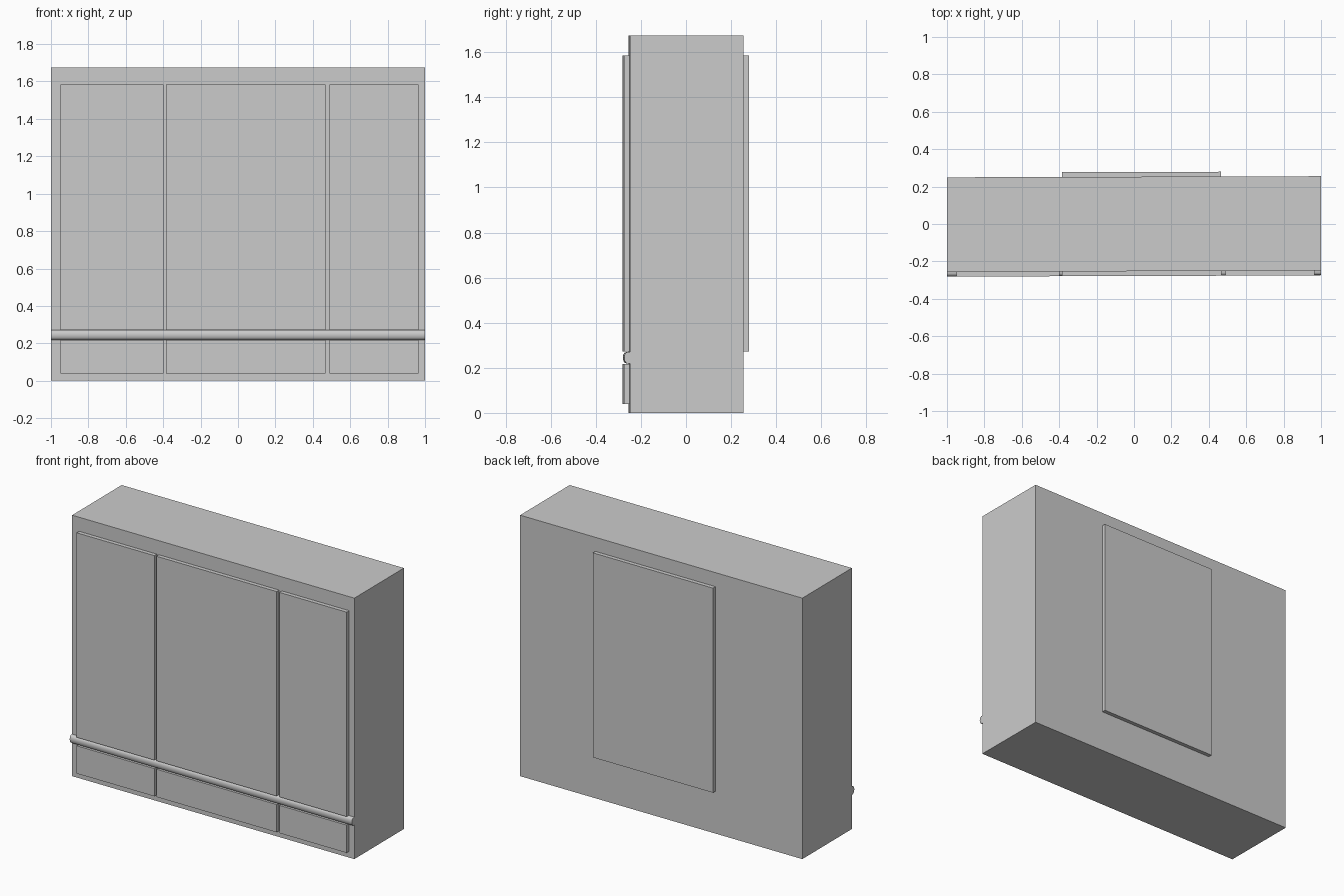
import bpy, bmesh, math
from mathutils import Matrix

if "Cube" in bpy.data.objects:
    bpy.data.objects.remove(bpy.data.objects["Cube"])

TILT = Matrix.Rotation(0.003, 4, 'Z')  # the slab sits very slightly turned


def finish(name, bm):
    bmesh.ops.recalc_face_normals(bm, faces=bm.faces)
    mesh = bpy.data.meshes.new(name)
    bm.to_mesh(mesh)
    bm.free()
    obj = bpy.data.objects.new(name, mesh)
    bpy.context.collection.objects.link(obj)
    obj.matrix_world = TILT
    return obj


def box(name, x, y, z):
    bm = bmesh.new()
    bmesh.ops.create_cube(bm, size=1)
    for v in bm.verts:
        for i, (lo, hi) in enumerate((x, y, z)):
            v.co[i] = lo if v.co[i] < 0 else hi
    return finish(name, bm)


# main wall block
D = 0.2525
box("wall_block", (-1, 1), (-D, D), (0, 1.675))

# front panels, tall upper row and low skirting row
columns = {"left": (-0.95, -0.40), "middle": (-0.385, 0.467), "right": (0.488, 0.963)}
for side, x in columns.items():
    box(f"upper_panel_{side}", x, (-0.278, -D + 0.01), (0.272, 1.585))
    box(f"lower_panel_{side}", x, (-0.278, -D + 0.01), (0.04, 0.218))

# single back panel
box("back_panel", columns["middle"], (D - 0.01, 0.278), (0.272, 1.585))

# rounded rail, swept across the full width
profile = [(-0.243, 0.27), (-0.262, 0.27), (-0.271, 0.266), (-0.276, 0.257), (-0.277, 0.244),
           (-0.275, 0.231), (-0.269, 0.222), (-0.261, 0.219), (-0.243, 0.219)]
bm = bmesh.new()
face = bm.faces.new([bm.verts.new((-1, y, z)) for y, z in profile])
res = bmesh.ops.extrude_face_region(bm, geom=[face], use_keep_orig=True)
for v in res["geom"]:
    if isinstance(v, bmesh.types.BMVert):
        v.co.x = 1
rail = finish("chair_rail", bm)
bpy.context.view_layer.objects.active = rail
rail.select_set(True)
bpy.ops.object.shade_smooth_by_angle(angle=math.radians(40))
